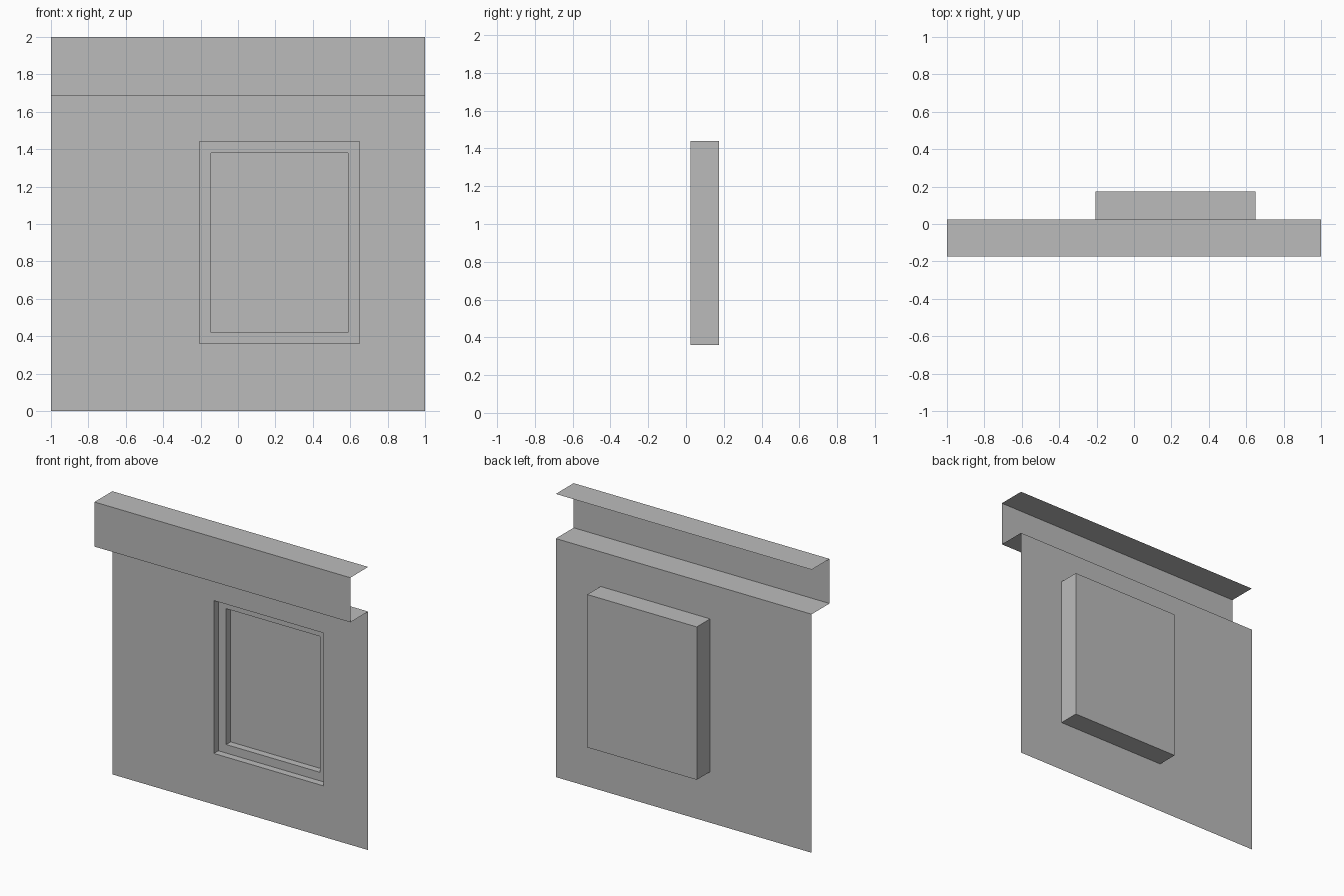
import bpy
import bmesh

cube = bpy.data.objects.get("Cube")
if cube:
    bpy.data.objects.remove(cube, do_unlink=True)

grey = bpy.data.materials.new("plain_grey")
grey.use_nodes = True
GREY = (0.5, 0.5, 0.5, 1)
grey.diffuse_color = GREY
grey.node_tree.nodes["Principled BSDF"].inputs["Base Color"].default_value = GREY

# Depth planes, from the front canopy to the back of the window box
FRONT, WALL, FRAME, PANE, BACK = -0.174, 0.025, 0.075, 0.125, 0.174
LEDGE, TOP = 1.685, 2.0
OUTER = (-0.206, 0.65, 0.36, 1.44)
INNER = (-0.145, 0.589, 0.42, 1.38)
SHEET = (-1, 1, 0, LEDGE)


def loop(rect, y):
    x0, x1, z0, z1 = rect
    return [(x0, y, z0), (x1, y, z0), (x1, y, z1), (x0, y, z1)]


def build(name, quads):
    bm = bmesh.new()
    for quad in quads:
        bm.faces.new([bm.verts.new(p) for p in quad])
    bmesh.ops.remove_doubles(bm, verts=bm.verts, dist=0.0001)
    mesh = bpy.data.meshes.new(name)
    bm.to_mesh(mesh)
    bm.free()
    mesh.materials.append(grey)
    obj = bpy.data.objects.new(name, mesh)
    bpy.context.collection.objects.link(obj)
    return obj


def bridge(a, b):
    """Four quads joining two rectangular loops."""
    return [(a[i], a[(i + 1) % 4], b[(i + 1) % 4], b[i]) for i in range(4)]


# Thin wall sheet with the window opening
build("wall", bridge(loop(SHEET, WALL), loop(OUTER, WALL)))

# Folded canopy: ledge, fascia and top strip
profile = [(WALL, LEDGE), (FRONT, LEDGE), (FRONT, TOP), (WALL, TOP)]
build("canopy", [((-1, *p), (1, *p), (1, *q), (-1, *q))
                 for p, q in zip(profile, profile[1:])])

# Closed box behind the opening
build("window_box", bridge(loop(OUTER, BACK), loop(OUTER, WALL))
      + [loop(OUTER, BACK)[::-1]])

# Stepped frame and recessed pane
build("window_frame", bridge(loop(OUTER, FRAME), loop(INNER, FRAME))
      + bridge(loop(INNER, FRAME), loop(INNER, PANE)))
build("window_pane", [loop(INNER, PANE)])
